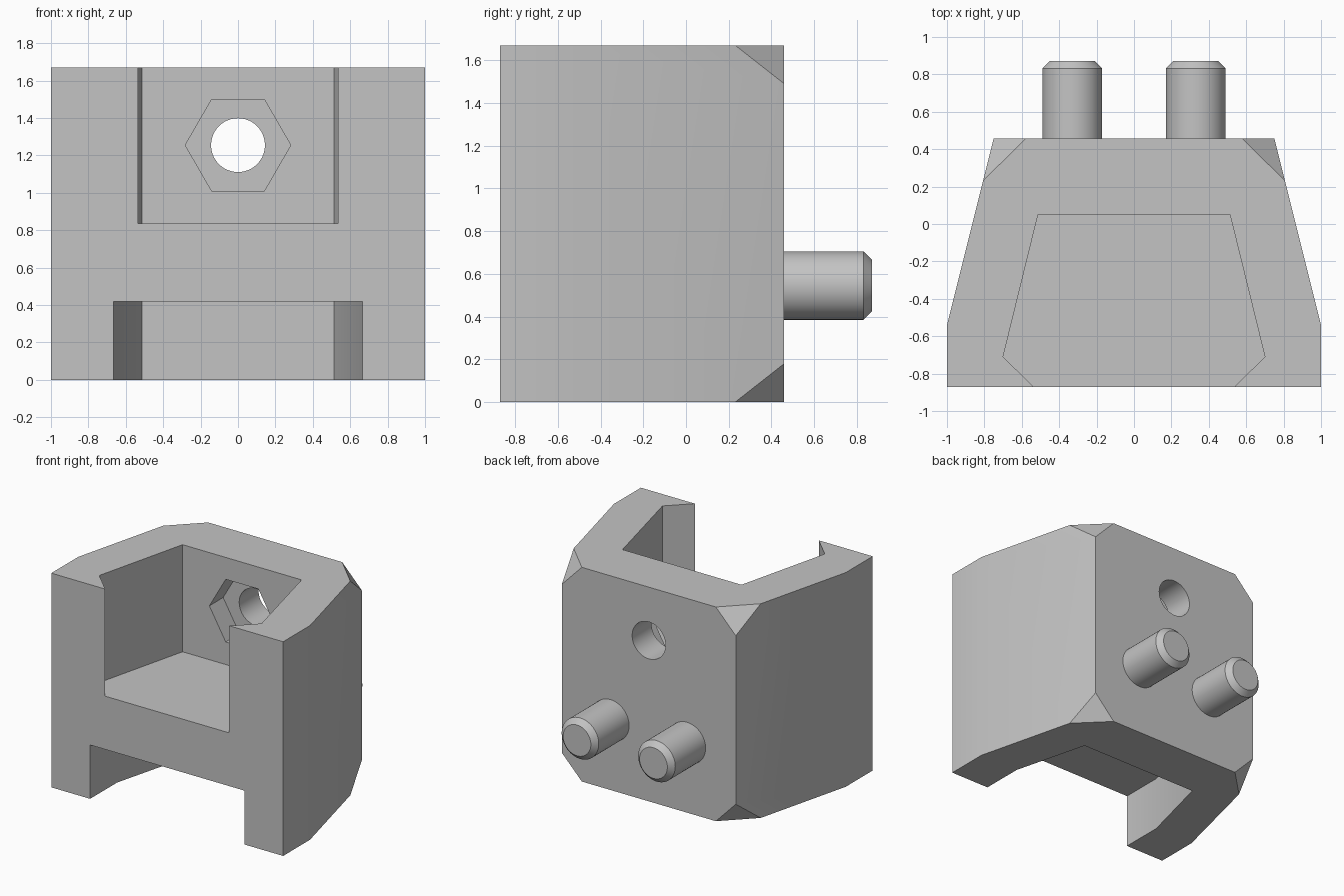
import bpy, bmesh, math
from mathutils import Vector

if "Cube" in bpy.data.objects:
    bpy.data.objects.remove(bpy.data.objects["Cube"])

HEIGHT, FRONT, BACK = 1.67, -0.872, 0.458

grey = bpy.data.materials.new("light_grey_plastic")
grey.use_nodes = True
GREY = (0.55, 0.55, 0.55, 1)
grey.diffuse_color = GREY
grey.node_tree.nodes["Principled BSDF"].inputs["Base Color"].default_value = GREY


def add_object(name, bm):
    bmesh.ops.recalc_face_normals(bm, faces=bm.faces)
    mesh = bpy.data.meshes.new(name)
    bm.to_mesh(mesh)
    bm.free()
    mesh.materials.append(grey)
    obj = bpy.data.objects.new(name, mesh)
    bpy.context.collection.objects.link(obj)
    return obj


def extrude(points, offset):
    """Close a 3D outline and sweep it along an offset."""
    bm = bmesh.new()
    face = bm.faces.new([bm.verts.new(p) for p in points])
    swept = bmesh.ops.extrude_face_region(bm, geom=[face])["geom"]
    verts = [v for v in swept if isinstance(v, bmesh.types.BMVert)]
    bmesh.ops.translate(bm, verts=verts, vec=offset)
    return bm


def plan(half, z0, z1):
    """Prism from the right half of a symmetric plan outline."""
    outline = half + [(-x, y) for x, y in reversed(half)]
    return extrude([(x, y, z0) for x, y in outline], (0, 0, z1 - z0))


def prism_y(sides, radius, z, y0, y1):
    """Regular prism running front to back, with a vertex on the x axis."""
    ring = [2 * math.pi * i / sides for i in range(sides)]
    return extrude([(radius * math.cos(a), y0, z + radius * math.sin(a)) for a in ring],
                   (0, y1 - y0, 0))


def smooth(obj):
    bpy.ops.object.select_all(action="DESELECT")
    obj.select_set(True)
    bpy.context.view_layer.objects.active = obj
    bpy.ops.object.shade_smooth_by_angle(angle=math.radians(30))


# Tapered block with its four rear corners cut off
bm = plan([(1, FRONT), (1, -0.54), (0.75, BACK)], 0, HEIGHT)
for sx in (1, -1):
    for z, up in ((HEIGHT, 1), (0, -1)):
        a = Vector((sx * 0.806, 0.232, z))
        b = Vector((sx * 0.578, BACK, z))
        c = Vector((sx * 0.75, BACK, z - up * 0.178))
        normal = (b - a).cross(c - a)
        if normal.x * sx < 0:
            normal.negate()
        cut = bmesh.ops.bisect_plane(bm, geom=bm.verts[:] + bm.edges[:] + bm.faces[:],
                                     plane_co=a, plane_no=normal, clear_outer=True)
        edges = [e for e in cut["geom_cut"] if isinstance(e, bmesh.types.BMEdge)]
        bmesh.ops.edgeloop_fill(bm, edges=edges)
body = add_object("body", bm)

# Upper pocket, lower recess, nut seat and bolt hole
cutters = [
    add_object("upper_pocket_cutter", plan(
        [(0.431, -0.972), (0.535, FRONT), (0.7, -0.71), (0.513, 0.05)], 0.835, 2)),
    add_object("lower_recess_cutter", plan(
        [(0.665, -1), (0.665, -0.54), (0.513, 0.05)], -0.2, 0.42)),
    add_object("nut_seat_cutter", prism_y(6, 0.282, 1.255, -0.1, 0.22)),
    add_object("bolt_hole_cutter", prism_y(48, 0.144, 1.255, 0, 0.6)),
]
bpy.context.view_layer.objects.active = body
for cutter in cutters:
    mod = body.modifiers.new(cutter.name, "BOOLEAN")
    mod.operation, mod.solver, mod.object = "DIFFERENCE", "EXACT", cutter
    bpy.ops.object.modifier_apply(modifier=mod.name)
    bpy.data.objects.remove(cutter)
smooth(body)

# Two rear pins with chamfered tips
for name, x in (("left_pin", 0.33), ("right_pin", -0.33)):
    bm = prism_y(48, 0.16, 0.545, BACK - 0.02, 0.832)
    tip = next(f for f in bm.faces if len(f.verts) > 4 and f.calc_center_median().y > 0.8)
    top = bmesh.ops.extrude_face_region(bm, geom=[tip])
    bmesh.ops.delete(bm, geom=[tip], context="FACES_ONLY")
    for v in top["geom"]:
        if isinstance(v, bmesh.types.BMVert):
            v.co = (v.co.x * 0.75, 0.872, 0.545 + (v.co.z - 0.545) * 0.75)
    pin = add_object(name, bm)
    pin.location.x = x
    smooth(pin)
